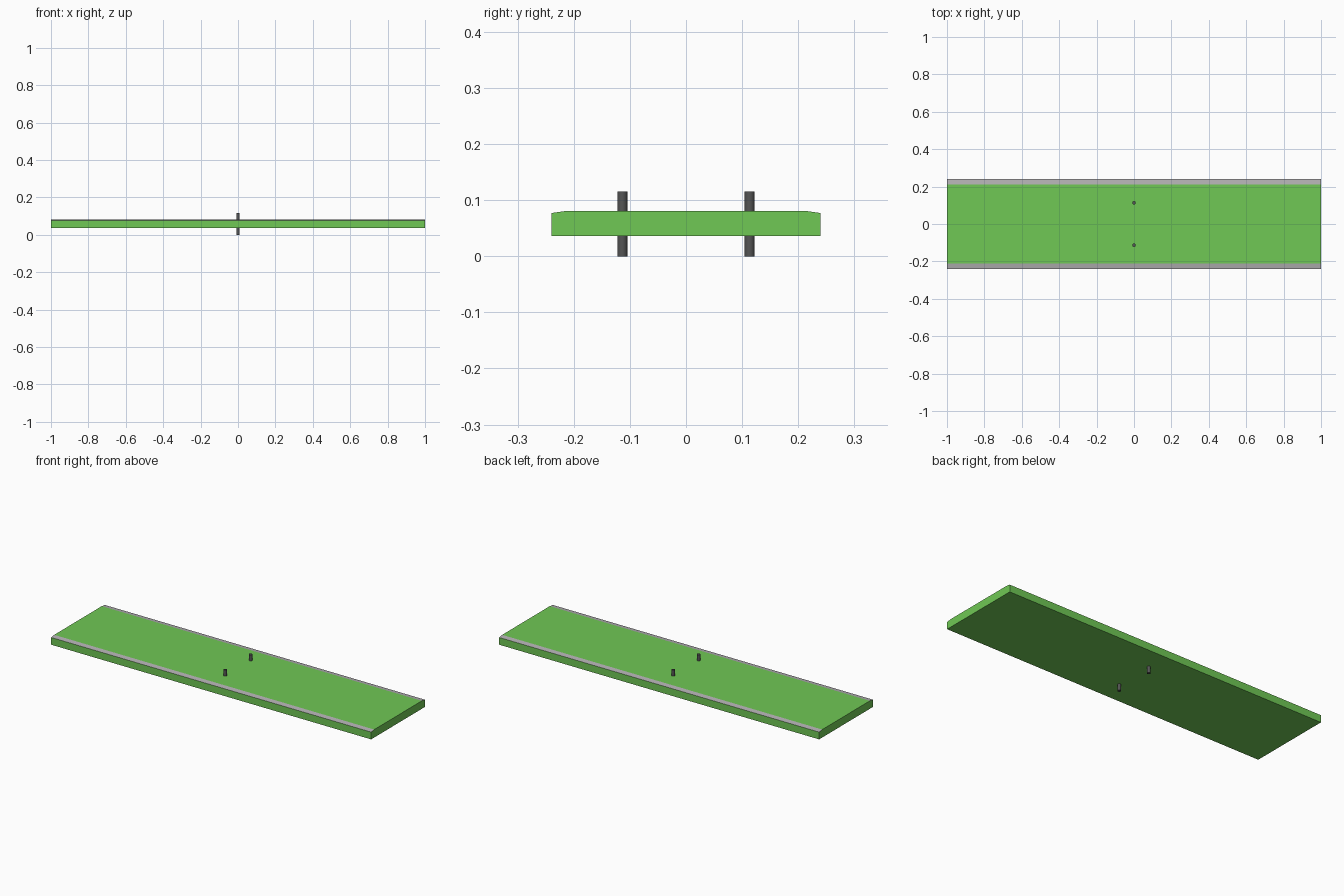
import bpy, bmesh

if "Cube" in bpy.data.objects:
    bpy.data.objects.remove(bpy.data.objects["Cube"])


def material(name, rgb):
    mat = bpy.data.materials.new(name)
    mat.diffuse_color = (*rgb, 1)
    mat.use_nodes = True
    mat.node_tree.nodes["Principled BSDF"].inputs["Base Color"].default_value = mat.diffuse_color
    return mat


green = material("green", (0.16, 0.58, 0.09))
light_grey = material("light_grey", (0.45, 0.44, 0.45))
dark_grey = material("dark_grey", (0.09, 0.09, 0.09))

# Board: cross-section in y/z swept along x, with shallow grey chamfers on the long top edges
profile = [(-0.24, 0.036), (0.24, 0.036), (0.24, 0.077),
           (0.212, 0.081), (-0.212, 0.081), (-0.24, 0.077)]
bm = bmesh.new()
end = bm.faces.new([bm.verts.new((-1, y, z)) for y, z in profile])
swept = bmesh.ops.extrude_face_region(bm, geom=[end], use_keep_orig=True)
moved = [g for g in swept["geom"] if isinstance(g, bmesh.types.BMVert)]
bmesh.ops.translate(bm, verts=moved, vec=(2, 0, 0))
bmesh.ops.recalc_face_normals(bm, faces=bm.faces)
for face in bm.faces:
    if 0.05 < abs(face.normal.y) < 0.95:
        face.material_index = 1
mesh = bpy.data.meshes.new("board")
bm.to_mesh(mesh)
bm.free()
mesh.materials.append(green)
mesh.materials.append(light_grey)
board = bpy.data.objects.new("board", mesh)
bpy.context.collection.objects.link(board)

# Two upright pins passing through the board
for name, y in (("front_pin", -0.1134), ("back_pin", 0.1134)):
    bpy.ops.mesh.primitive_cylinder_add(vertices=24, radius=0.009, depth=0.115,
                                        location=(0, y, 0.0575))
    pin = bpy.context.object
    pin.name = name
    pin.data.materials.append(dark_grey)
    bpy.ops.object.shade_smooth_by_angle()
